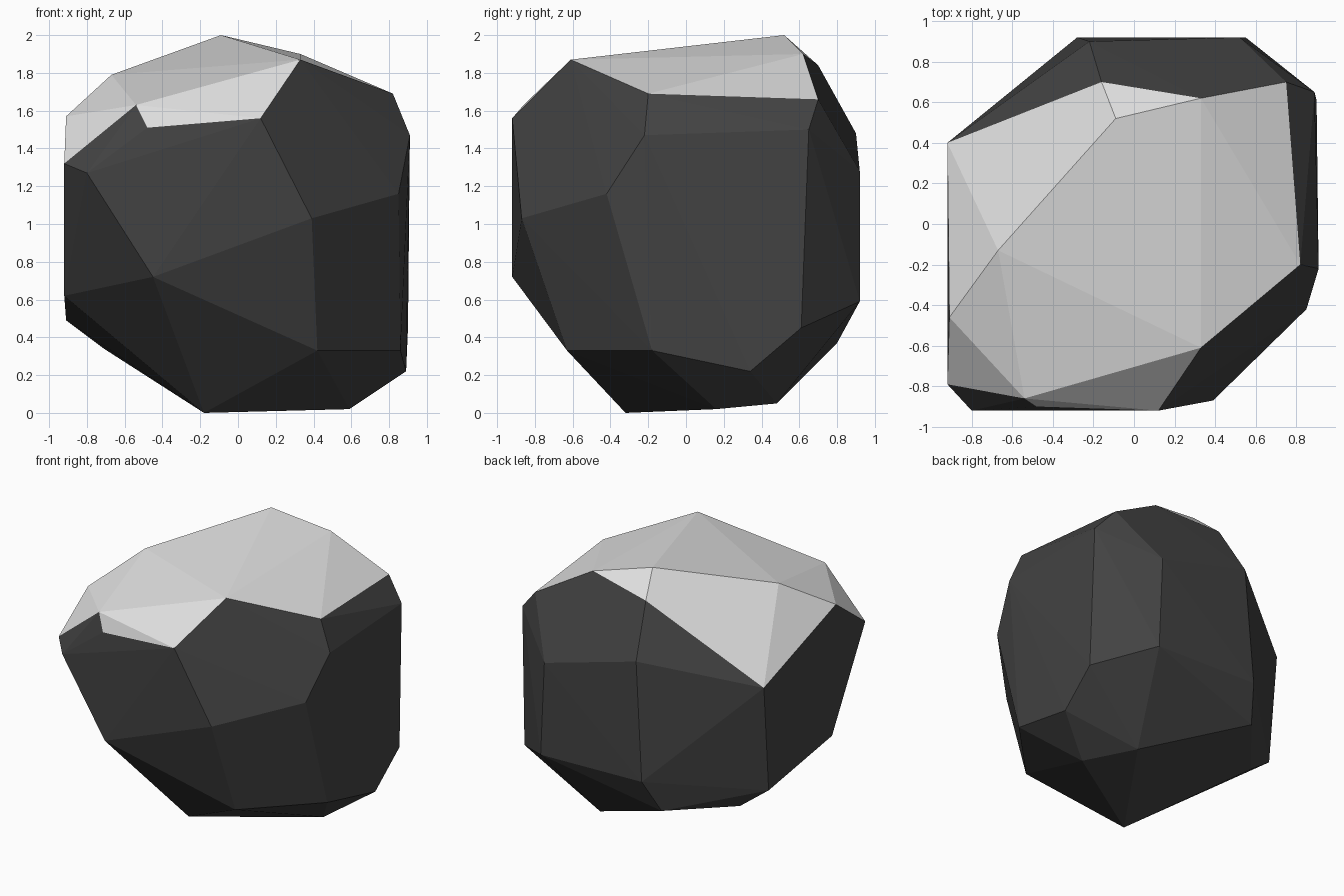
import bpy
import bmesh
import math

cube = bpy.data.objects.get("Cube")
if cube:
    bpy.data.objects.remove(cube, do_unlink=True)


def make_material(name, grey):
    mat = bpy.data.materials.new(name)
    mat.use_nodes = True
    colour = (grey, grey, grey, 1)
    mat.diffuse_color = colour
    bsdf = mat.node_tree.nodes["Principled BSDF"]
    bsdf.inputs["Base Color"].default_value = colour
    bsdf.inputs["Roughness"].default_value = 1
    return mat


# Corners of the boulder, grouped by where they sit
snow_crown = [(-.09, .52, 2), (-.67, -.13, 1.79), (-.54, -.86, 1.63)]
snow_rim = [
    (.33, .62, 1.9), (.33, -.61, 1.87), (.82, -.2, 1.69), (.75, .7, 1.66),
    (-.16, .7, 1.84), (-.92, .4, 1.28), (-.91, -.46, 1.57),
    (-.92, -.79, 1.32), (-.48, -.9, 1.51), (.12, -.92, 1.56),
]
front_corners = [(-.8, -.92, 1.27), (-.45, -.92, .72), (.39, -.87, 1.03), (.42, -.63, .33)]
right_corners = [(.91, -.22, 1.47), (.85, -.42, 1.16), (.89, .65, 1.5), (.9, .61, .45), (.86, -.18, .33)]
back_corners = [(-.22, .9, 1.48), (.52, .92, 1.28), (.55, .92, .59), (-.28, .92, .61)]
left_corners = [(-.92, -.4, .62), (-.91, .33, .49)]
base_corners = [(-.18, -.32, 0), (.59, .16, .02), (.89, .34, .22), (.37, .48, .05), (-.36, .8, .37), (-.71, .38, .34)]

# Wrap the corners in a faceted hull
bm = bmesh.new()


def add_corners(points):
    return {bm.verts.new(point) for point in points}


crown = add_corners(snow_crown)
cap = crown | add_corners(snow_rim)
add_corners(front_corners + right_corners + back_corners + left_corners + base_corners)
hull = bmesh.ops.convex_hull(bm, input=list(bm.verts))
bmesh.ops.recalc_face_normals(bm, faces=bm.faces)

# Snow covers the facets that lie inside the cap outline
for face in bm.faces:
    face.normal_update()
    corners = set(face.verts)
    faces_sky = face.normal.z > .6
    face.material_index = int(corners <= cap and (bool(corners & crown) or faces_sky))

# Tidy loose corners and merge nearly flat facets
loose = [v for v in bm.verts if not v.link_faces]
bmesh.ops.delete(bm, geom=loose, context="VERTS")
bmesh.ops.dissolve_limit(bm, angle_limit=math.radians(1), verts=list(bm.verts),
                         edges=list(bm.edges), delimit={"MATERIAL"})

mesh = bpy.data.meshes.new("snowy_boulder")
bm.to_mesh(mesh)
bm.free()
mesh.materials.append(make_material("dark rock", .055))
mesh.materials.append(make_material("pale snow", .75))
boulder = bpy.data.objects.new("snowy_boulder", mesh)
bpy.context.scene.collection.objects.link(boulder)
